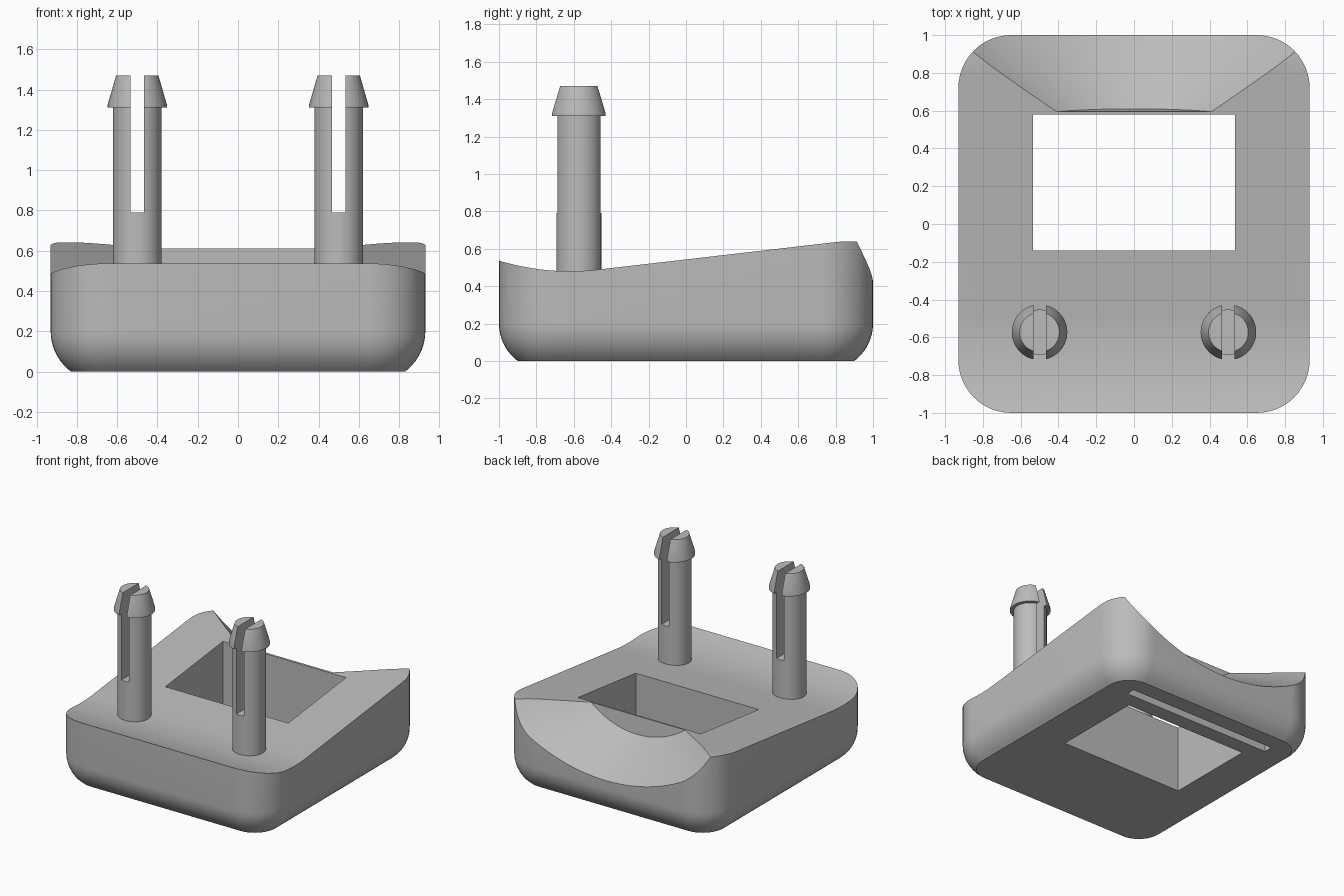
import bpy
import bmesh
from math import sin, cos, pi, sqrt, radians

if "Cube" in bpy.data.objects:
    bpy.data.objects.remove(bpy.data.objects["Cube"], do_unlink=True)

grey = bpy.data.materials.new("plain_grey")
grey.use_nodes = True
GREY = (0.5, 0.5, 0.5, 1)
grey.diffuse_color = GREY
grey.node_tree.nodes["Principled BSDF"].inputs["Base Color"].default_value = GREY


def loft(name, rings):
    """Skin a stack of equal-length point rings and cap both ends."""
    bm = bmesh.new()
    loops = [[bm.verts.new(p) for p in ring] for ring in rings]
    n = len(loops[0])
    for a, b in zip(loops, loops[1:]):
        for i in range(n):
            j = (i + 1) % n
            bm.faces.new((a[i], a[j], b[j], b[i]))
    bm.faces.new(loops[0][::-1])
    bm.faces.new(loops[-1])
    bmesh.ops.recalc_face_normals(bm, faces=bm.faces)
    mesh = bpy.data.meshes.new(name)
    bm.to_mesh(mesh)
    bm.free()
    obj = bpy.data.objects.new(name, mesh)
    bpy.context.collection.objects.link(obj)
    mesh.materials.append(grey)
    return obj


def box(name, x0, x1, y0, y1, z0, z1):
    corners = ((x0, y0), (x1, y0), (x1, y1), (x0, y1))
    return loft(name, [[(x, y, z) for x, y in corners] for z in (z0, z1)])


def activate(obj):
    bpy.ops.object.select_all(action="DESELECT")
    obj.select_set(True)
    bpy.context.view_layer.objects.active = obj


def cut(obj, cutter):
    cutter.hide_render = True
    mod = obj.modifiers.new("cut", "BOOLEAN")
    mod.operation = "DIFFERENCE"
    mod.solver = "EXACT"
    mod.object = cutter
    activate(obj)
    bpy.ops.object.modifier_apply(modifier=mod.name)
    bpy.data.objects.remove(cutter, do_unlink=True)


def smooth(obj):
    activate(obj)
    bpy.ops.object.shade_smooth_by_angle(angle=radians(25))


def rounded_outline(inset, z, steps=12):
    """Rounded rectangle of the body, pulled inwards by inset."""
    r = 0.28
    ring = []
    for k, (sx, sy) in enumerate(((1, 1), (-1, 1), (-1, -1), (1, -1))):
        for i in range(steps + 1):
            a = (k + i / steps) * pi / 2
            ring.append((sx * (0.93 - r) + (r - inset) * cos(a),
                         sy * (1 - r) + (r - inset) * sin(a), z))
    return ring


# Body block with a rounded lower edge
R = 0.25
levels = [0.2 * i / 8 for i in range(9)]
rings = [rounded_outline(R - sqrt(R * R - (0.2 - z) ** 2), z) for z in levels]
body = loft("body", rings + [rounded_outline(0, 0.9)])

# Sloping top with a shallow dip at the front and a level crest at the back
profile = []
for i in range(15):
    y = -1.1 + 0.62 * i / 14
    profile.append((y, 0.48 + 0.39 * (y + 0.62) ** 2))
profile += [(0.76, 0.631), (0.8, 0.636), (0.85, 0.64), (1.1, 0.64), (1.1, 1.2), (-1.1, 1.2)]
cut(body, loft("top_cutter", [[(x, y, z) for y, z in profile] for x in (-1.2, 1.2)]))

# Flared scoop in the back
def scoop_ring(y, tilt, n=160):
    t = (y - 0.61) / 0.3
    radius = 0.68 + 0.55 * t
    low = 0.475 - 0.165 * t
    return [(radius * sin(2 * pi * i / n),
             y - tilt * radius * (1 - cos(2 * pi * i / n)),
             low + radius * (1 - cos(2 * pi * i / n))) for i in range(n)]

cut(body, loft("scoop_cutter", [scoop_ring(0.61, 0.11), scoop_ring(1.2, 0)]))

# Rectangular window and the narrow slot underneath
cut(body, box("window_cutter", -0.535, 0.535, -0.14, 0.58, -0.1, 1))
cut(body, box("slot_cutter", -0.65, 0.65, 0.7, 0.77, -0.1, 0.2))
smooth(body)

# Split snap-fit posts with tapered heads
POST = [(0.12, 0.4), (0.12, 1.31), (0.147, 1.31), (0.147, 1.325), (0.105, 1.47)]
for side, x in (("left", 0.5), ("right", -0.5)):
    n = 48
    post = loft(side + "_post", [[(x + r * cos(2 * pi * i / n), -0.573 + r * sin(2 * pi * i / n), z)
                                  for i in range(n)] for r, z in POST])
    cut(post, box("split_cutter", x - 0.033, x + 0.033, -0.9, -0.2, 0.79, 1.6))
    smooth(post)
